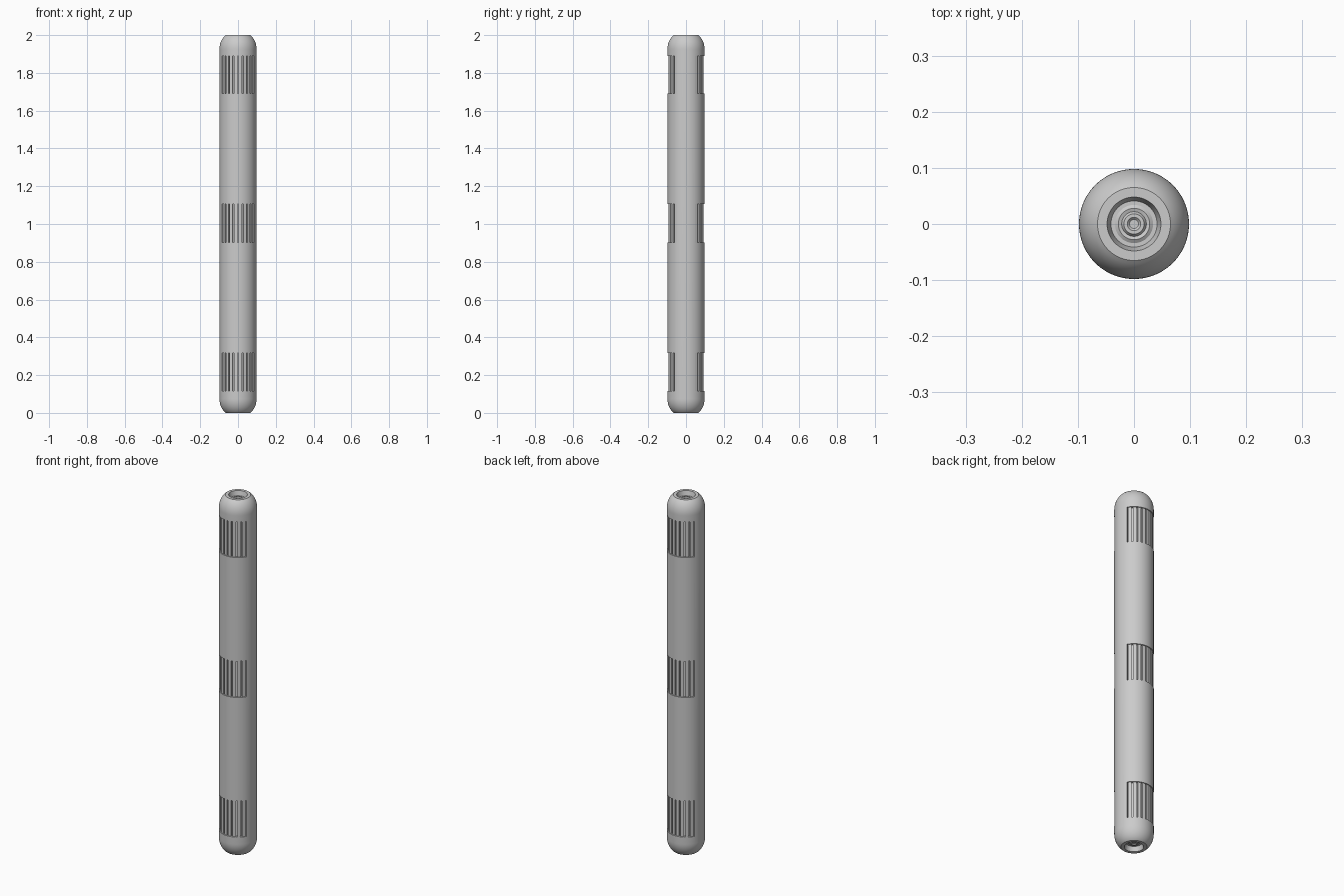
import bpy
import bmesh
from math import sin, cos, radians, pi

if "Cube" in bpy.data.objects:
    bpy.data.objects.remove(bpy.data.objects["Cube"], do_unlink=True)

RADIUS = 0.098
HALF = 1.0
SEGMENTS = 96


def make_material(name, value):
    mat = bpy.data.materials.new(name)
    mat.use_nodes = True
    colour = (value, value, value, 1)
    mat.diffuse_color = colour
    mat.node_tree.nodes["Principled BSDF"].inputs["Base Color"].default_value = colour
    return mat


def make_object(name, bm):
    bmesh.ops.recalc_face_normals(bm, faces=bm.faces)
    mesh = bpy.data.meshes.new(name)
    bm.to_mesh(mesh)
    bm.free()
    obj = bpy.data.objects.new(name, mesh)
    bpy.context.collection.objects.link(obj)
    return obj


def lathe(name, profile):
    """Revolve (radius, z) points about the vertical axis."""
    bm = bmesh.new()
    verts = [bm.verts.new((r, 0, z)) for r, z in profile]
    edges = [bm.edges.new(pair) for pair in zip(verts, verts[1:])]
    bmesh.ops.spin(bm, geom=verts + edges, cent=(0, 0, 0), axis=(0, 0, 1),
                   angle=2 * pi, steps=SEGMENTS, use_duplicate=False)
    bmesh.ops.remove_doubles(bm, verts=bm.verts, dist=0.00005)
    return make_object(name, bm)


def polar(r, degrees):
    a = radians(degrees)
    return r * cos(a), r * sin(a)


def grip_outline(facing, ribs=8, half_angle=61):
    """Plan of a cutter whose inner edge leaves square ribs."""
    step = 2 * half_angle / ribs
    start = facing - half_angle
    points = []
    for i in range(ribs):
        a = start + i * step
        for r, t in ((0.084, 0), (0.084, 0.15), (0.093, 0.15), (0.093, 0.5),
                     (0.093, 0.85), (0.084, 0.85)):
            points.append(polar(r, a + t * step))
    points.append(polar(0.084, start + ribs * step))
    for i in range(ribs, -1, -1):
        points.append(polar(0.13, start + i * step))
    return points


# Half profile of the rod: stepped end recess, flat rim, rounded shoulder
recess = [(0, -0.022), (0.008, -0.022), (0.012, -0.018), (0.018, -0.018),
          (0.022, -0.024), (0.028, -0.022), (0.034, -0.026), (0.041, -0.026),
          (0.048, 0)]
upper = [(r, HALF + z) for r, z in recess]
for i in range(10, -1, -1):
    t = radians(6 * i)
    upper.append((RADIUS - 0.066 * (1 - cos(t)), 0.925 + 0.0866 * sin(t)))
profile = [(r, HALF + z) for r, z in upper]
profile += [(r, HALF - z) for r, z in reversed(upper)]
rod = lathe("rod", profile)

# Ribbed grips on front and back at three heights
bm = bmesh.new()
for bottom, top in ((0.115, 0.318), (0.902, 1.106), (1.69, 1.89)):
    for facing in (-90, 90):
        face = bm.faces.new([bm.verts.new((x, y, bottom))
                             for x, y in grip_outline(facing)])
        side = bmesh.ops.extrude_face_region(bm, geom=[face], use_keep_orig=True)
        moved = [g for g in side["geom"] if isinstance(g, bmesh.types.BMVert)]
        bmesh.ops.translate(bm, verts=moved, vec=(0, 0, top - bottom))
cutter = make_object("grip_cutter", bm)
cutter.hide_render = True

# Cut the grips, keep the result and drop the cutter
cut = rod.modifiers.new("grips", "BOOLEAN")
cut.operation = "DIFFERENCE"
cut.solver = "EXACT"
cut.object = cutter
bpy.context.view_layer.update()
carved = bpy.data.meshes.new_from_object(
    rod.evaluated_get(bpy.context.evaluated_depsgraph_get()))
rod.modifiers.clear()
rod.data = carved
bpy.data.objects.remove(cutter, do_unlink=True)

# Colour and shading
rod.data.materials.clear()
rod.data.materials.append(make_material("plain_grey", 0.6))
bpy.ops.object.select_all(action="DESELECT")
rod.select_set(True)
bpy.context.view_layer.objects.active = rod
bpy.ops.object.shade_smooth_by_angle(angle=radians(30))
